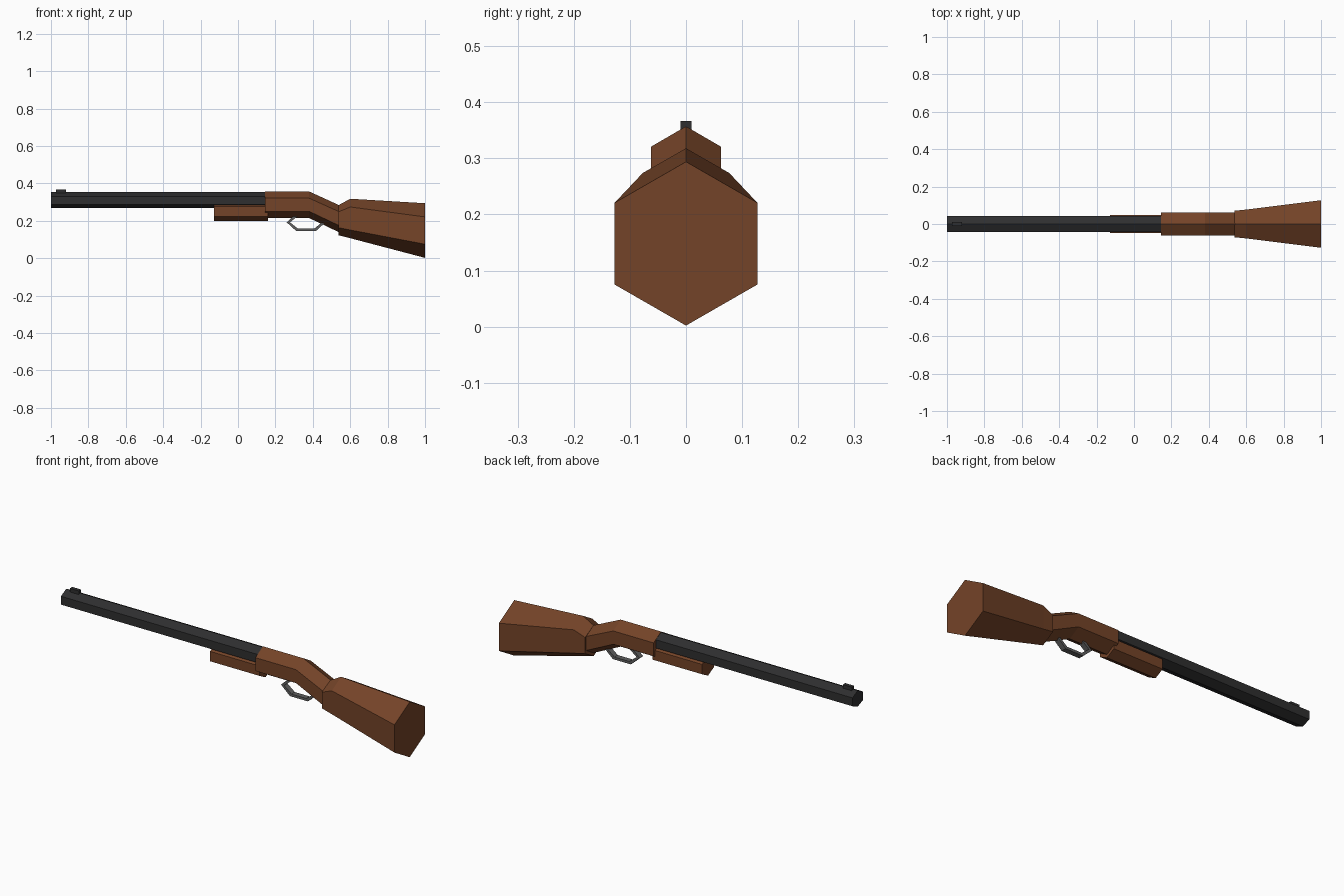
import bpy, bmesh, math

if "Cube" in bpy.data.objects:
    bpy.data.objects.remove(bpy.data.objects["Cube"])


def material(name, rgb):
    m = bpy.data.materials.new(name)
    m.diffuse_color = (*rgb, 1)
    m.use_nodes = True
    m.node_tree.nodes["Principled BSDF"].inputs["Base Color"].default_value = m.diffuse_color
    return m


wood = material("brown_wood", (0.175, 0.057, 0.021))
dark = material("dark_steel", (0.028, 0.028, 0.029))
grey = material("grey_steel", (0.115, 0.115, 0.115))


def finish(name, bm, mat):
    bmesh.ops.recalc_face_normals(bm, faces=bm.faces)
    me = bpy.data.meshes.new(name)
    bm.to_mesh(me)
    bm.free()
    me.materials.append(mat)
    ob = bpy.data.objects.new(name, me)
    bpy.context.collection.objects.link(ob)
    return ob


def hex_loft(name, sections, mat):
    """Point-up hexagons (x, half width, top, shoulder, lower, bottom) joined along x."""
    bm = bmesh.new()
    rings = []
    for x, w, top, sh, lo, bot in sections:
        pts = [(0, top), (w, sh), (w, lo), (0, bot), (-w, lo), (-w, sh)]
        rings.append([bm.verts.new((x, y, z)) for y, z in pts])
    for a, b in zip(rings, rings[1:]):
        for i in range(6):
            j = (i + 1) % 6
            bm.faces.new((a[i], a[j], b[j], b[i]))
    bm.faces.new(rings[0])
    bm.faces.new(rings[-1])
    return finish(name, bm, mat)


# Barrel
b = (0.044, 0.353, 0.331, 0.287, 0.269)
hex_loft("barrel", [(-1, *b), (0.16, *b)], dark)

# Fore-end grip under the barrel
f = (0.049, 0.302, 0.276, 0.224, 0.198)
hex_loft("fore_end", [(-0.128, *f), (0.16, *f)], wood)

# Receiver bending down into the wrist
hex_loft("receiver", [
    (0.145, 0.062, 0.357, 0.321, 0.251, 0.215),
    (0.38, 0.062, 0.357, 0.321, 0.251, 0.215),
    (0.54, 0.062, 0.284, 0.249, 0.175, 0.139)], wood)

# Butt stock
hex_loft("stock", [
    (0.538, 0.071, 0.284, 0.248, 0.163, 0.123),
    (0.60, 0.077, 0.318, 0.274, 0.151, 0.107),
    (1.0, 0.127, 0.294, 0.221, 0.075, 0.002)], wood)

# Front sight
bm = bmesh.new()
bmesh.ops.create_cube(bm, size=1)
for v in bm.verts:
    v.co = (-0.946 + v.co.x * 0.052, v.co.y * 0.02, 0.353 + v.co.z * 0.028)
finish("front_sight", bm, dark)

# Trigger guard: flat six-sided loop
bm = bmesh.new()
loops = []
for rx, rz, y in ((0.104, 0.047, -0.014), (0.104, 0.047, 0.014),
                  (0.086, 0.034, 0.014), (0.086, 0.034, -0.014)):
    ring = []
    for i in range(6):
        a = i * math.pi / 3
        ring.append(bm.verts.new((0.364 + rx * math.cos(a), y,
                                  0.192 + rz * math.sin(a) / math.sin(math.pi / 3))))
    loops.append(ring)
for k in range(4):
    p, q = loops[k], loops[(k + 1) % 4]
    for i in range(6):
        j = (i + 1) % 6
        bm.faces.new((p[i], p[j], q[j], q[i]))
finish("trigger_guard", bm, grey)
